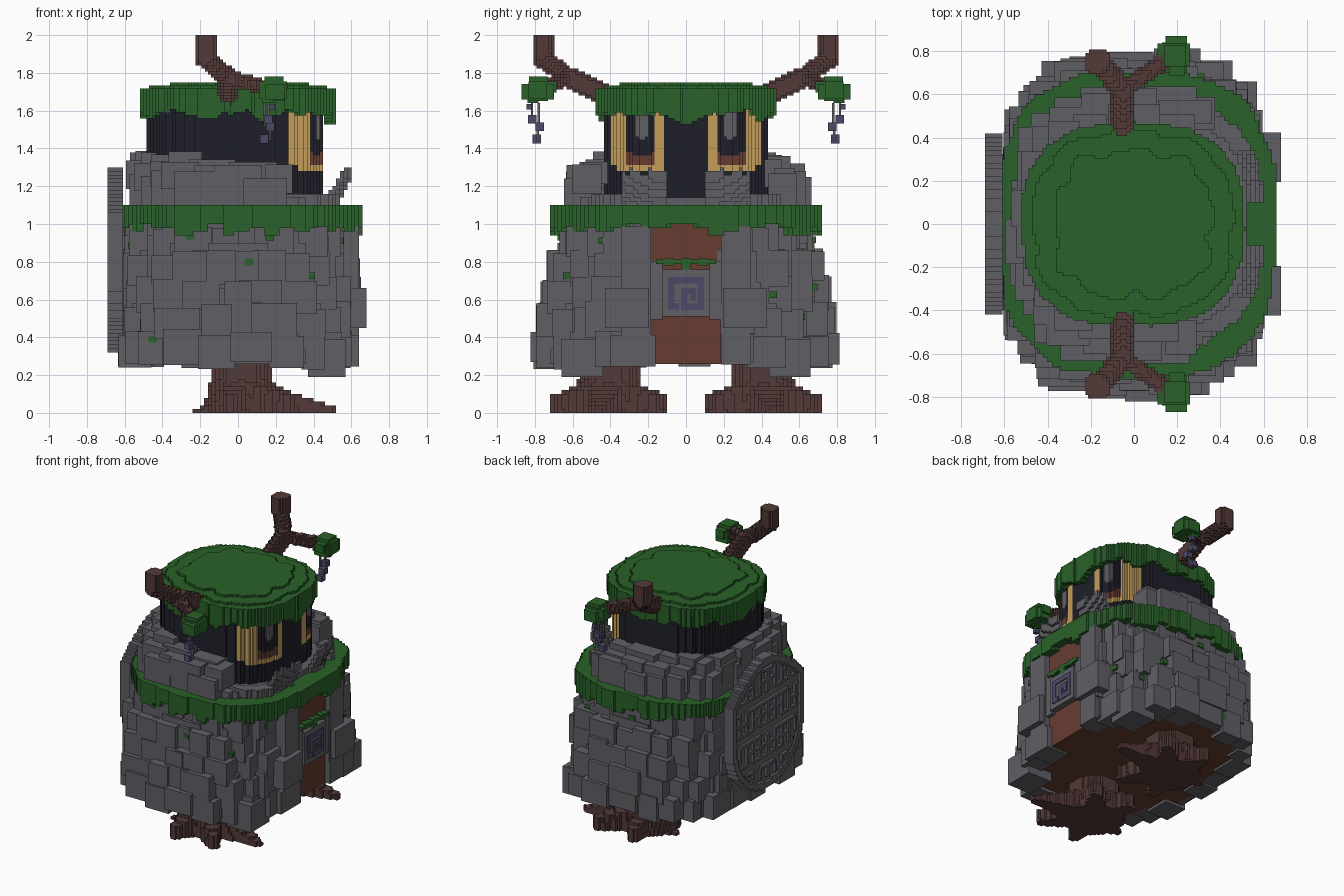
import bpy, bmesh, math, random
from mathutils import Matrix, Vector

random.seed(7)
if "Cube" in bpy.data.objects:
    bpy.data.objects.remove(bpy.data.objects["Cube"])


def material(name, rgb):
    lin = [((c / 255 + 0.055) / 1.055) ** 2.4 for c in rgb] + [1]
    m = bpy.data.materials.new(name)
    m.use_nodes = True
    m.diffuse_color = lin
    m.node_tree.nodes["Principled BSDF"].inputs["Base Color"].default_value = lin
    return m


STONE = material("stone grey", (96, 95, 101))
MOSS = material("moss green", (41, 98, 41))
BARK = material("dark bark", (82, 58, 56))
CLAY = material("red brown", (103, 60, 49))
TAN = material("tan", (196, 158, 90))
NAVY = material("night navy", (31, 31, 42))
VIOLET = material("dull violet", (77, 73, 104))


def make(name, bm_or_data, mats):
    me = bpy.data.meshes.new(name)
    for m in mats:
        me.materials.append(m)
    ob = bpy.data.objects.new(name, me)
    bpy.context.collection.objects.link(ob)
    if isinstance(bm_or_data, bmesh.types.BMesh):
        bm_or_data.to_mesh(me)
        bm_or_data.free()
    else:
        verts, faces, idx = bm_or_data
        me.from_pydata(verts, [], faces)
        me.polygons.foreach_set("material_index", idx)
    return ob


def boxes(name, items, mat):
    """One object made of boxes, each given as (centre, size)."""
    bm = bmesh.new()
    for c, s in items:
        bmesh.ops.create_cube(bm, size=1, matrix=Matrix.Translation(c) @ Matrix.Diagonal((*s, 1)))
    return make(name, bm, [mat])


def voxels(name, lo, hi, s, rule, mats):
    """Stepped solid: rule(x, y, z) gives a material index, or None for empty."""
    n = [round((h - l) / s) for l, h in zip(lo, hi)]
    cells = {}
    for i in range(n[0]):
        for j in range(n[1]):
            for k in range(n[2]):
                m = rule(lo[0] + (i + .5) * s, lo[1] + (j + .5) * s, lo[2] + (k + .5) * s)
                if m is not None:
                    cells[i, j, k] = m
    ids, faces, idx = {}, [], []
    for c, m in cells.items():
        for ax in range(3):
            u, v = (ax + 1) % 3, (ax + 2) % 3
            for d in (0, 1):
                nb = list(c)
                nb[ax] += 2 * d - 1
                if tuple(nb) in cells:
                    continue
                quad = []
                for du, dv in ((0, 0), (1, 0), (1, 1), (0, 1)):
                    p = list(c)
                    p[ax] += d
                    p[u] += du
                    p[v] += dv
                    quad.append(ids.setdefault(tuple(p), len(ids)))
                faces.append(quad if d else quad[::-1])
                idx.append(m)
    verts = [[l + s * q for l, q in zip(lo, p)] for p in ids]
    return make(name, (verts, faces, idx), mats)


def oval(x, y, a, b, n):
    return (abs(x / a) ** n + abs(y / b) ** n) ** (1 / n)


def ragged(x, y):
    """Uneven drip length from 0 to 1 around the z axis."""
    t = int((math.atan2(y, x) + math.pi) * 9)
    return (math.sin(t * 12.9898) * 43758.5453) % 1


def course(a, b, n, z, h, depth, skip, tilt=0):
    """One ring of uneven stones; returns (centre, size) pairs."""
    out, walked, width, last = [], 0, 0, None
    for i in range(601):
        t = i / 600 * math.tau
        c, s = math.cos(t), math.sin(t)
        p = Vector((math.copysign(abs(c) ** (2 / n) * a, c), math.copysign(abs(s) ** (2 / n) * b, s), z))
        walked += (p - last).length if last else 0
        last = p.copy()
        if walked < width * 0.85 or skip(p):
            continue
        walked, width = 0, random.uniform(.14, .26)
        d = depth + random.uniform(-.04, .04)
        nx, ny = abs(p.x / a) ** (n - 1) / a, abs(p.y / b) ** (n - 1) / b
        size = (d, width, 0) if nx > 1.6 * ny else (width, d, 0) if ny > 1.6 * nx else (d, d, 0)
        p.z += random.uniform(-.015, .02) - tilt * p.x
        out.append((p, (size[0], size[1], h * random.uniform(.95, 1.25))))
    return out


# Body core: clay below and in the front opening, stone elsewhere
def core(x, y, z):
    r = oval(x, y, .6, .76 - .15 * (z - .25), 3)
    if r > 1 or (z > 1.06 and oval(x, y, .52, .6, 2.6) > 1):
        return None
    return 1 if (z < .3 and r < .93) or (x > .45 and abs(y) < .2 and z < 1.04) else 0


voxels("body_core", (-.6, -.8, .26), (.6, .8, 1.14), .04, core, [STONE, CLAY])

# Stone courses of the body
stones = []
for k in range(5):
    z = .335 + k * .143
    stones += course(.555 - .007 * k, .725 - .012 * k - .005 * k * k, 3.3, z, .155, .155,
                     lambda p: p.x > 0 and abs(p.y) < .27)
    for sy in (1, -1):
        stones.append(((.565, sy * .265, z), (.15, .16, .16)))
stones += [((.6, sy * .31, .555), (.16, .23, .21)) for sy in (1, -1)]
stones += [((.47, sy * .55, .29), (.2, .22, .2)) for sy in (1, -1)]
stones += [((.58, sy * .165, .65), (.1, .08, .31)) for sy in (1, -1)]
boxes("body_stones", stones, STONE)

# Moss tufts in the stone joints
tufts = []
for i in range(40):
    t, z = random.uniform(.45, math.tau - .45), random.uniform(.35, .95)
    c, s = math.cos(t), math.sin(t)
    tufts.append(((math.copysign(abs(c) ** .67 * .6, c), math.copysign(abs(s) ** .67 * (.77 - .17 * (z - .3)), s), z),
                  (.045, .045, .035)))
boxes("moss_tufts", tufts, MOSS)


# Moss belt with drips
def belt(x, y, z):
    r = oval(x - .015, y, .645, .71, 2.8) + .012 * math.sin(13 * math.atan2(y, x))
    inner = .7 if x > .4 and abs(y) < .12 else .84
    return 0 if inner < r < 1 and z > 1.005 - .06 * ragged(x, y) else None


voxels("moss_belt", (-.64, -.72, .94), (.66, .72, 1.1), .02, belt, [MOSS])

# Stone collar around the head
collar = course(.5, .575, 2.6, 1.16, .18, .15, lambda p: p.x > .3)
collar += course(.51, .55, 2.6, 1.23, .14, .14, lambda p: p.x > .24, .04)
collar += course(.49, .475, 2.6, 1.28, .12, .13, lambda p: p.x > .18, .06)
boxes("collar_stones", collar, STONE)


# Curved stone lips below the eyes
def lip(x, y, z):
    if not .09 < abs(y) < .5 or x < .25:
        return None
    t = oval(x, y, .6, .56, 3)
    top = 1.12 + .18 * max(0, (t - .78) / .22) ** 2
    if abs(y) > .34:
        top = min(top, 1.16)
    return 0 if t < 1 and top - .06 < z < top else None


voxels("front_lips", (.24, -.5, 1.06), (.62, .5, 1.32), .02, lip, [STONE])


# Head with the eyes coloured on its rounded face
def head(x, y, z):
    w = abs(y)
    if oval(x + .015, y, .468, .44, 3) > 1:
        return None
    if x < .27 or w < .12 or not 1.282 < z < 1.62 or (w > .37 and z < 1.31):
        return 0
    if .16 < w < .32 and z > 1.312:
        if .2 < w < .27 and z > (1.44 if .215 < w < .255 else 1.46):
            return 2
        return 3 if z < 1.36 or (z < 1.385 and not .19 < w < .29) else 0
    return 1


voxels("head", (-.5, -.45, 1.08), (.47, .45, 1.66), .01667, head, [NAVY, TAN, STONE, CLAY])


# Moss cap with terraces and drips
def cap(x, y, z):
    t = math.atan2(y, x)
    wob = .035 * math.sin(9 * t) + .025 * math.sin(14 * t + 1)
    r = oval(x + .005, y, .518, .475, 2.6) + .3 * abs(wob)
    top = 1.75 if r < .72 + wob else 1.735 if r < .9 + .5 * wob else 1.715
    if x < -.36:
        top = min(top, 1.73)
    drip = 1.6 - .035 * ragged(x, y) - .4 * wob
    if x > .3 and abs(y) < .16:
        drip = 1.52 + .45 * abs(y)
    bottom = drip if r > .91 else 1.62
    return 0 if r < 1 and bottom < z < top else None


voxels("moss_cap", (-.52, -.48, 1.51), (.52, .48, 1.75), .016, cap, [MOSS])


def seg_dist(p, a, b):
    ab = b - a
    t = max(0, min(1, (p - a).dot(ab) / ab.length_squared))
    return (p - a - ab * t).length, t


# Root feet, branches, leaves and hanging blossoms on both sides
V = Vector
LIMBS = [(V((-.05, .4, 1.67)), V((-.05, .62, 1.775)), .058), (V((-.05, .62, 1.775)), V((-.17, .755, 1.875)), .052),
         (V((-.17, .755, 1.885)), V((-.17, .755, 2.1)), .06), (V((-.05, .62, 1.775)), V((.16, .77, 1.72)), .04)]
# Each toe: tip x, tip y, height at the tip
TOES = [(.46, .06, .04), (.24, .26, .1), (.2, -.26, .1), (-.06, .28, .1), (-.08, -.28, .1), (-.22, .03, .03)]
for side, sy in (("left", 1), ("right", -1)):
    def branch(x, y, z):
        p = V((x, y * sy, z))
        return 0 if any(seg_dist(p, a, b)[0] < r for a, b, r in LIMBS) else None

    def foot(x, y, z):
        p = V((x - .02, y * sy - .405, 0))
        if p.length < .165 + .25 * max(0, .18 - z):
            return 0
        for tx, ty, h in TOES:
            d, t = seg_dist(p, V((0, 0, 0)), V((tx, ty, 0)))
            if d < .13 - .095 * t - .05 * z and z < .2 + (h - .2) * t:
                return 0
        return None

    ylo, yhi = sorted((sy * .36, sy * .84))
    voxels(side + "_branch", (-.24, ylo, 1.6), (.24, yhi, 2.0), .016, branch, [BARK])
    ylo, yhi = sorted((sy * .06, sy * .76))
    voxels(side + "_root_foot", (-.26, ylo, 0), (.54, yhi, .32), .02, foot, [BARK])
    boxes(side + "_leaves", [((.19, sy * .78, 1.715), (.1, .1, .13)), ((.195, sy * .785, 1.7), (.1, .17, .08)),
                             ((.185, sy * .785, 1.71), (.15, .1, .09)), ((.2, sy * .72, 1.725), (.07, .07, .06)),
                             ((.16, sy * .81, 1.665), (.06, .06, .05))], MOSS)
    boxes(side + "_stems", [((.16, sy * .815, 1.6), (.012, .012, .1)), ((.14, sy * .78, 1.58), (.012, .012, .12)),
                            ((.17, sy * .785, 1.48), (.012, .012, .08))], STONE)
    boxes(side + "_blossoms", [((.16, sy * .815, 1.555), (.045, .045, .045)), ((.17, sy * .775, 1.515), (.045, .045, .045)),
                               ((.14, sy * .79, 1.45), (.045, .045, .045)), ((.18, sy * .83, 1.62), (.03, .03, .03))], VIOLET)

# Front plaque with a square spiral and a moss fringe
boxes("front_plaque", [((.61, 0, .635), (.07, .25, .25))], STONE)
boxes("front_spiral", [((.648, y, z), (.008, w, h)) for y, z, w, h in
                       ((0, .703, .19, .034), (-.078, .63, .034, .16), (-.062, .565, .05, .034), (.078, .63, .034, .16),
                        (.035, .562, .12, .034), (-.01, .605, .032, .11), (.018, .645, .07, .032),
                        (.038, .62, .03, .05))], VIOLET)
boxes("plaque_moss", [((.61, -.135 + i * .045, .8 - .02 * (i == 3)), (.07, .045, .025 + .04 * (i == 3) + .012 * (i % 2)))
                      for i in range(7)], MOSS)


# Back shield with raised rim and maze
def in_shield(y, z, k):
    y, z = abs(y) / k, .8 + (z - .8) / k
    if not .32 < z < 1.3 - .24 * (y / .42) ** 1.6 or y > .42:
        return False
    return z > .72 or (y / .42) ** 2 + ((.72 - z) / .4) ** 2 < 1


def shield(x, y, z):
    if not in_shield(y, z, 1):
        return None
    u, v = int(abs(y) / .02), int(z / .02)
    block = (u // 4) * 3 + (v // 4) * 5
    line = (v % 4 == 0 and block % 4 != 1) or (u % 4 == 0 and block % 3 != 0)
    raised = not in_shield(y, z, .9) or (in_shield(y, z, .84) and line)
    return 0 if raised or x > -.67 else None


voxels("back_shield", (-.69, -.44, .32), (-.61, .44, 1.3), .02, shield, [STONE])
